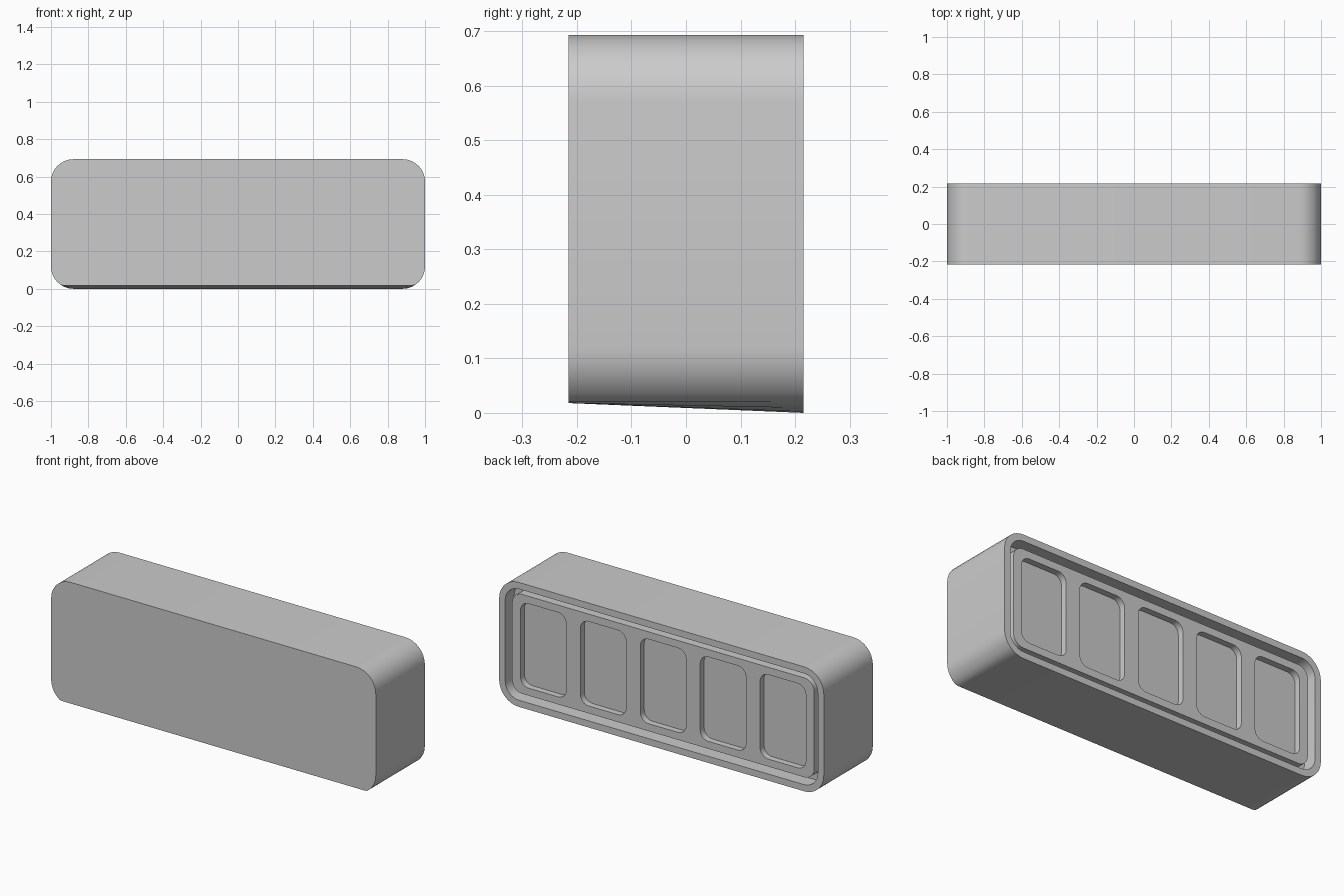
import bpy, bmesh
from math import sin, cos, pi, radians

if "Cube" in bpy.data.objects:
    bpy.data.objects.remove(bpy.data.objects["Cube"])

HALF_Y = 0.216
ZMID = 0.3465


def rounded_loop(bm, cx, cz, hx, hz, r, y, seg=8, floor=None):
    """Ring of vertices: a rounded rectangle in the xz plane."""
    verts = []
    corners = ((1, 1), (-1, 1), (-1, -1), (1, -1))
    for k, (sx, sz) in enumerate(corners):
        for i in range(seg + 1):
            a = (k + i / seg) * pi / 2
            x = cx + sx * (hx - r) + r * cos(a)
            z = cz + sz * (hz - r) + r * sin(a)
            if floor is not None:
                z = max(z, floor)
            verts.append(bm.verts.new((x, y, z)))
    return verts


def skin(bm, loops):
    """Bridge consecutive rings and cap both ends."""
    for a, b in zip(loops, loops[1:]):
        n = len(a)
        for i in range(n):
            j = (i + 1) % n
            bm.faces.new((a[i], a[j], b[j], b[i]))
    bm.faces.new(loops[0])
    bm.faces.new(loops[-1])


def finish(bm, name):
    bmesh.ops.recalc_face_normals(bm, faces=bm.faces)
    mesh = bpy.data.meshes.new(name)
    bm.to_mesh(mesh)
    bm.free()
    ob = bpy.data.objects.new(name, mesh)
    bpy.context.collection.objects.link(ob)
    return ob


def activate(ob):
    bpy.ops.object.select_all(action='DESELECT')
    ob.select_set(True)
    bpy.context.view_layer.objects.active = ob


# Outer housing: solid front, sloping underside, open recess at the back
RECESS = HALF_Y - 0.08
bm = bmesh.new()
skin(bm, [
    rounded_loop(bm, 0, ZMID, 1.0, ZMID, 0.12, -HALF_Y, floor=0.018),
    rounded_loop(bm, 0, ZMID, 1.0, ZMID, 0.12, HALF_Y),
    rounded_loop(bm, 0, ZMID, 0.963, ZMID - 0.037, 0.085, HALF_Y),
    rounded_loop(bm, 0, ZMID, 0.963, ZMID - 0.037, 0.085, RECESS),
])
housing = finish(bm, "housing")

# Back panel sitting in the recess, leaving a thin groove around it
PANEL_Y = HALF_Y - 0.015
bm = bmesh.new()
skin(bm, [rounded_loop(bm, 0, ZMID, 0.93, ZMID - 0.07, 0.06, y)
          for y in (RECESS - 0.005, PANEL_Y)])
panel = finish(bm, "back_panel")

# Five rounded pockets cut into the panel
bm = bmesh.new()
for k in range(-2, 3):
    skin(bm, [rounded_loop(bm, k * 0.369, ZMID, 0.141, 0.235, 0.05, y, seg=6)
              for y in (PANEL_Y - 0.035, PANEL_Y + 0.05)])
cutter = finish(bm, "pocket_cutter")
cutter.hide_render = True

activate(panel)
mod = panel.modifiers.new("pockets", 'BOOLEAN')
mod.operation = 'DIFFERENCE'
mod.solver = 'EXACT'
mod.object = cutter
bpy.ops.object.modifier_apply(modifier=mod.name)
bpy.data.objects.remove(cutter)

for ob in (housing, panel):
    activate(ob)
    bpy.ops.object.shade_smooth_by_angle(angle=radians(30))
